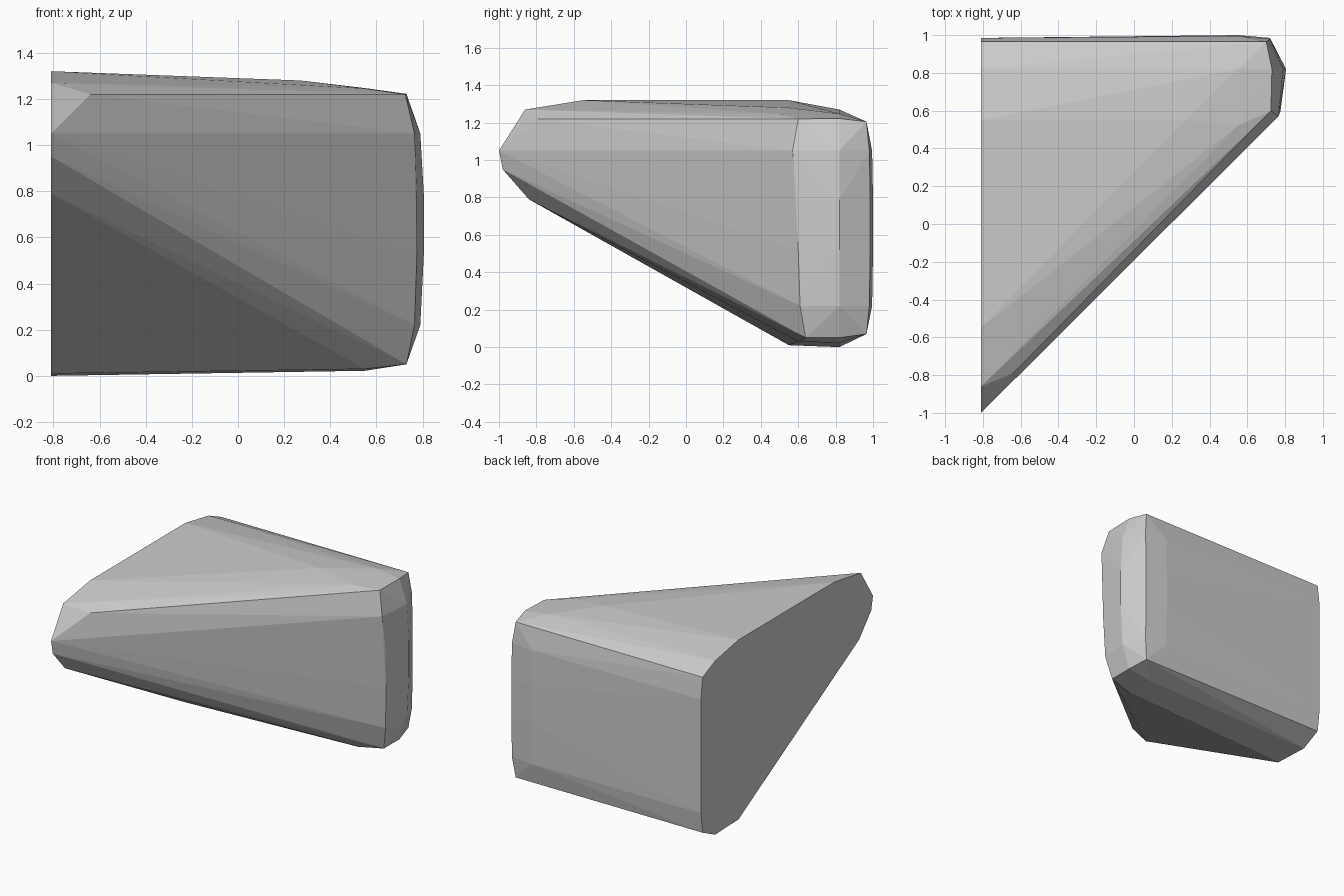
import bpy, bmesh

# Flat inner end of the wedge: (y, z) outline at x = -0.81
END_X = -0.81
end_outline = [
    (-1.0, 1.05), (-0.98, 0.95), (-0.84, 0.79), (0.55, 0.01), (0.82, 0.0), (0.965, 0.07),
    (0.985, 0.22), (0.985, 1.05), (0.965, 1.205), (0.82, 1.27), (0.55, 1.32), (-0.55, 1.32), (-0.86, 1.27),
]
points = [(END_X, y, z) for y, z in end_outline]

# Upper front crease
points += [(-0.64, -0.79, 1.22), (0.725, 0.60, 1.22)]

# Rounded outer end: front edge, bulging middle and back edge
points += [(0.765, 0.57, 1.05), (0.775, 0.595, 0.79), (0.775, 0.60, 0.52),
           (0.765, 0.61, 0.22), (0.73, 0.64, 0.05)]
points += [(0.73, 0.82, 1.222), (0.79, 0.82, 1.05), (0.805, 0.82, 0.79),
           (0.805, 0.82, 0.52), (0.79, 0.82, 0.22), (0.73, 0.82, 0.05)]
points += [(0.70, 0.965, 1.205), (0.72, 0.98, 1.05), (0.72, 0.985, 0.79),
           (0.72, 0.985, 0.52), (0.72, 0.98, 0.22), (0.70, 0.965, 0.07)]

# Slight crown of the top, bottom and back
points += [(0.27, 0.55, 1.28), (0.55, 0.52, 1.245), (0.55, 0.82, 1.247)]
points += [(0.55, 0.60, 0.03), (0.55, 0.82, 0.022)]
points += [(0.55, 0.995, 1.05), (0.55, 1.0, 0.79), (0.55, 1.0, 0.52), (0.55, 0.995, 0.22)]

# Faceted wedge skin
bm = bmesh.new()
for p in points:
    bm.verts.new(p)
hull = bmesh.ops.convex_hull(bm, input=bm.verts[:])
loose = {g for g in hull["geom_interior"] + hull["geom_unused"] if isinstance(g, bmesh.types.BMVert)}
bmesh.ops.delete(bm, geom=list(loose), context='VERTS')
bmesh.ops.dissolve_limit(bm, angle_limit=0.008, verts=bm.verts[:], edges=bm.edges[:])
bmesh.ops.recalc_face_normals(bm, faces=bm.faces[:])
mesh = bpy.data.meshes.new("wedge_block")
bm.to_mesh(mesh)
bm.free()
wedge = bpy.data.objects.new("wedge_block", mesh)
bpy.context.collection.objects.link(wedge)

# Plain grey surface
grey = bpy.data.materials.new("light_grey")
grey.diffuse_color = (0.6, 0.6, 0.6, 1)
mesh.materials.append(grey)
